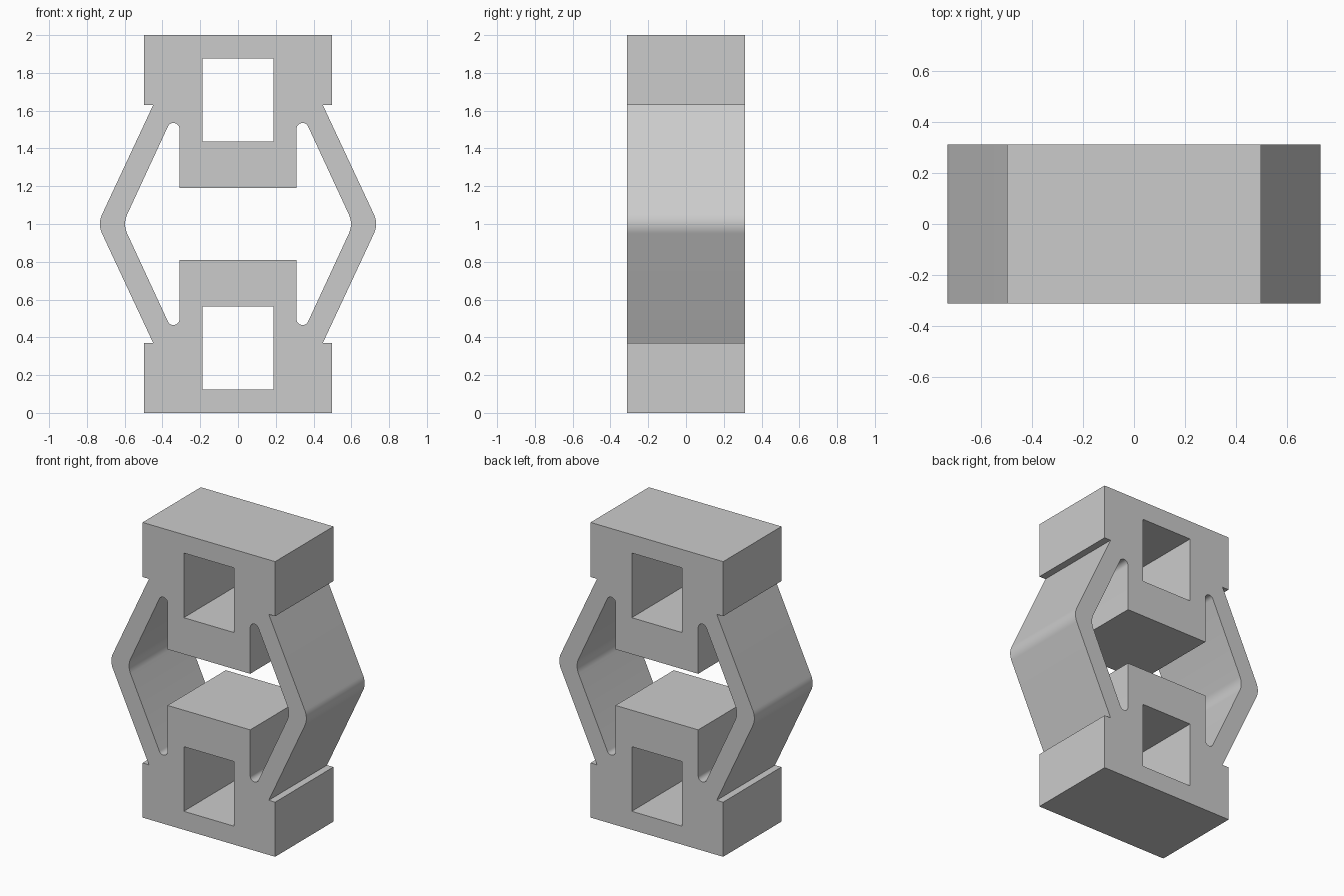
import bpy
import bmesh
from math import sin, cos, pi, radians

HALF_DEPTH = 0.312
MID_Z = 1.0

cube = bpy.data.objects.get("Cube")
if cube:
    bpy.data.objects.remove(cube)


def arc(cx, cz, r, start, end, steps):
    """Points on an arc, angles in degrees."""
    angles = [radians(start + (end - start) * i / steps) for i in range(steps + 1)]
    return [(cx + r * cos(a), cz + r * sin(a)) for a in angles]


def mirror_loop(quarter):
    """Closed loop from the upper right quarter, which ends on z = 0."""
    right = quarter + [(x, -z) for x, z in reversed(quarter[:-1])]
    return right + [(-x, z) for x, z in reversed(right)]


def window(sign, half_width=0.188, low=0.437, high=0.875):
    return [(-half_width, sign * low), (half_width, sign * low),
            (half_width, sign * high), (-half_width, sign * high)]


# Outer silhouette: end block, undercut notch, slanted arm, rounded elbow
outer = [(0.497, 1.0), (0.497, 0.63), (0.449, 0.63)]
outer += arc(0.611, 0, 0.12, 24.7, 0, 6)

# Inner opening: inner block corner, rounded slot end, arm, rounded elbow
inner = [(0.31, 0.19)]
inner += arc(0.342, 0.503, 0.032, 180, 24.7, 14)
inner += arc(0.478, 0, 0.12, 24.7, 0, 6)

loops = [mirror_loop(outer), mirror_loop(inner), window(1), window(-1)]

# Fill the profile with its openings, then extrude it through the depth
bm = bmesh.new()
for loop in loops:
    verts = [bm.verts.new((x, -HALF_DEPTH, z + MID_Z)) for x, z in loop]
    for a, b in zip(verts, verts[1:] + verts[:1]):
        bm.edges.new((a, b))
bmesh.ops.triangle_fill(bm, use_beauty=True, use_dissolve=False,
                        edges=bm.edges[:], normal=(0, -1, 0))
result = bmesh.ops.extrude_face_region(bm, geom=bm.faces[:], use_keep_orig=True)
moved = [g for g in result["geom"] if isinstance(g, bmesh.types.BMVert)]
bmesh.ops.translate(bm, verts=moved, vec=(0, 2 * HALF_DEPTH, 0))
bmesh.ops.recalc_face_normals(bm, faces=bm.faces[:])

mesh = bpy.data.meshes.new("flexure_body")
bm.to_mesh(mesh)
bm.free()
body = bpy.data.objects.new("flexure_body", mesh)
bpy.context.collection.objects.link(body)

# Single grey material
grey = bpy.data.materials.new("light grey")
grey.use_nodes = True
colour = (0.6, 0.6, 0.6, 1.0)
grey.diffuse_color = colour
grey.node_tree.nodes["Principled BSDF"].inputs["Base Color"].default_value = colour
mesh.materials.append(grey)

# Smooth rounded elbows and slot ends, sharp corners elsewhere
bpy.ops.object.select_all(action='DESELECT')
body.select_set(True)
bpy.context.view_layer.objects.active = body
bpy.ops.object.shade_smooth_by_angle(angle=radians(25))
